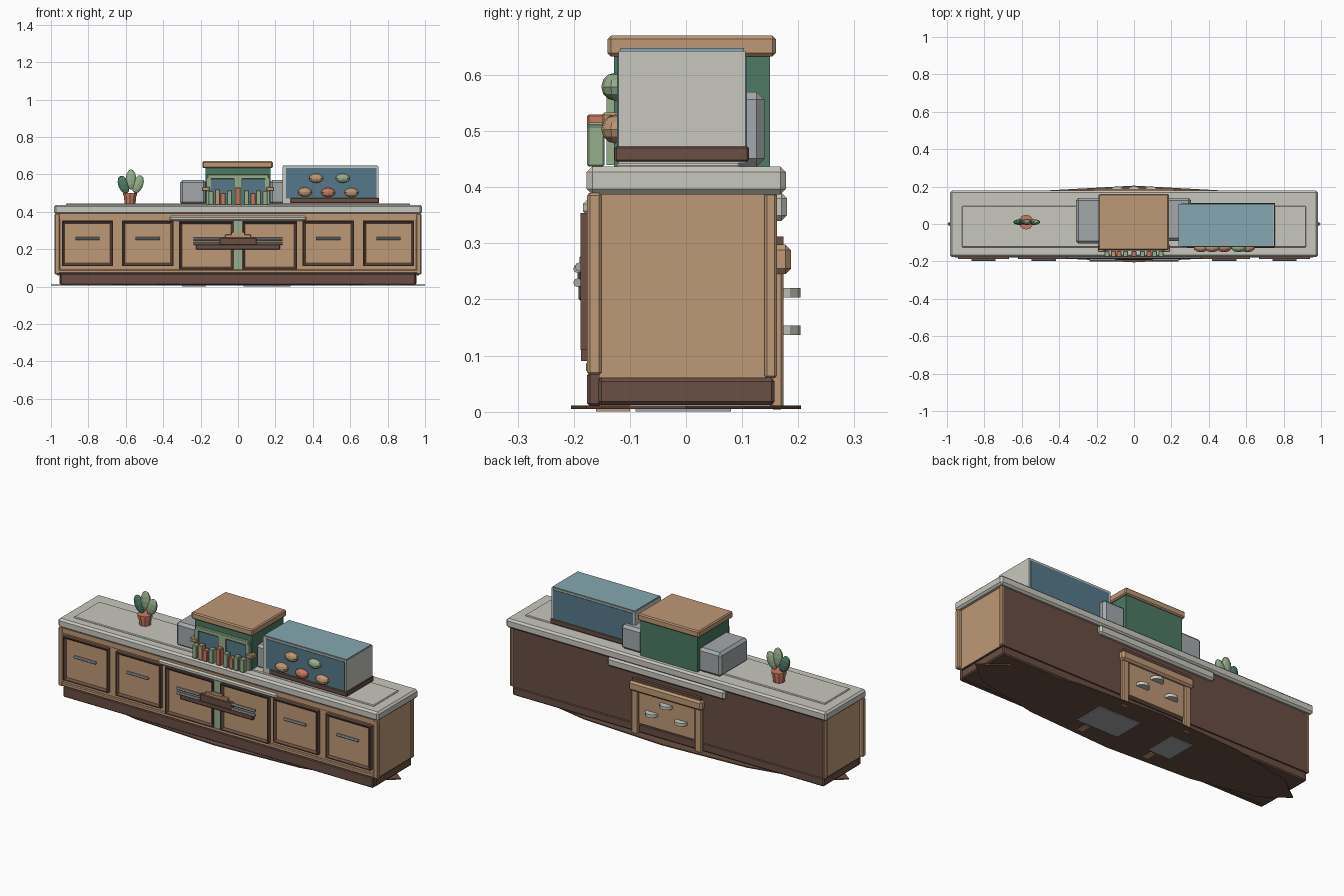
import bpy, bmesh, math
from mathutils import Matrix, Vector

if "Cube" in bpy.data.objects:
    bpy.data.objects.remove(bpy.data.objects["Cube"])


def material(name, r, g, b):
    m = bpy.data.materials.new(name)
    lin = [((c / 255 + 0.055) / 1.055) ** 2.4 for c in (r, g, b)]
    m.diffuse_color = (*lin, 1)
    m.use_nodes = True
    m.node_tree.nodes["Principled BSDF"].inputs["Base Color"].default_value = m.diffuse_color
    return m


WOOD = material("warm wood", 190, 152, 118)
BROWN = material("dark brown", 106, 79, 67)
STONE = material("pale stone", 200, 199, 190)
SLATE = material("slate grey", 164, 169, 172)
SKY = material("light blue", 134, 167, 177)
GLASS = material("deep blue", 86, 121, 139)
GREEN = material("dark green", 76, 122, 100)
SAGE = material("sage green", 150, 175, 140)
CLAY = material("clay red", 200, 122, 98)


def finish(name, bm, mats, bevel=0):
    me = bpy.data.meshes.new(name)
    bm.to_mesh(me)
    bm.free()
    ob = bpy.data.objects.new(name, me)
    bpy.context.collection.objects.link(ob)
    for m in mats:
        me.materials.append(m)
    if bevel:
        mod = ob.modifiers.new("chamfer", 'BEVEL')
        mod.width, mod.segments = bevel, 1
    return ob


def cuboid(bm, x, y, z):
    size = Vector((x[1] - x[0], y[1] - y[0], z[1] - z[0]))
    mid = Vector((x[0] + x[1], y[0] + y[1], z[0] + z[1])) / 2
    mat = Matrix.Translation(mid) @ Matrix.Diagonal((*size, 1))
    return bmesh.ops.create_cube(bm, size=1, matrix=mat)


def box(name, x, y, z, mat, bevel=0):
    bm = bmesh.new()
    cuboid(bm, x, y, z)
    return finish(name, bm, [mat], bevel)


def pair(name, x, y, z, mat, bevel=0):
    box(name + "_right", x, y, z, mat, bevel)
    box(name + "_left", (-x[1], -x[0]), y, z, mat, bevel)


def blob(name, centre, radii, mat, tilt=0):
    bm = bmesh.new()
    m = (Matrix.Translation(centre) @ Matrix.Rotation(tilt, 4, 'Y')
         @ Matrix.Diagonal((*radii, 1)))
    bmesh.ops.create_uvsphere(bm, u_segments=10, v_segments=6, radius=1, matrix=m)
    return finish(name, bm, [mat])


def cone(name, centre, r1, r2, depth, mat, sides=10, rot=None, scale=(1, 1, 1)):
    bm = bmesh.new()
    m = Matrix.Translation(centre) @ (rot or Matrix()) @ Matrix.Diagonal((*scale, 1))
    bmesh.ops.create_cone(bm, cap_ends=True, segments=sides, radius1=r1,
                          radius2=r2, depth=depth, matrix=m)
    return finish(name, bm, [mat])


def rod(name, x, y, z, radius, length, mat):
    return cone(name, (x, y, z), radius, radius, length, mat, 8,
                Matrix.Rotation(math.pi / 2, 4, 'Y'))


# counter body: brown carcass whose end faces are wood
bm = bmesh.new()
cuboid(bm, (-0.96, 0.96), (-0.155, 0.158), (0.06, 0.388))
bm.normal_update()
for f in bm.faces:
    f.material_index = 1 if abs(f.normal.x) > 0.9 else 0
finish("counter_body", bm, [BROWN, WOOD])
box("plinth", (-0.955, 0.955), (-0.157, 0.158), (0.012, 0.06), BROWN, 0.006)
box("kick_board", (-0.95, 0.95), (-0.176, -0.15), (0.01, 0.07), BROWN, 0.005)
cone("floor_plate", (0, 0, 0.008), 1, 1, 0.006, BROWN, 12, scale=(1, 0.205, 1))

# underside plates and feet
box("underside_plate_right", (0.03, 0.28), (-0.09, 0.08), (0, 0.01), SLATE)
box("underside_plate_left", (-0.3, -0.17), (-0.09, 0.08), (0, 0.01), SLATE)
pair("front_foot", (0.19, 0.22), (-0.16, -0.1), (0, 0.015), WOOD)

# wooden front face and end posts
box("front_frame", (-0.96, 0.96), (-0.168, -0.15), (0.07, 0.388), WOOD)
box("bottom_rail", (-0.96, 0.96), (-0.178, -0.165), (0.07, 0.09), WOOD, 0.004)
box("top_rail", (-0.96, 0.96), (-0.174, -0.165), (0.362, 0.39), WOOD)
pair("end_post", (0.952, 0.98), (-0.176, -0.15), (0.065, 0.39), WOOD, 0.005)
pair("rear_end_post", (0.952, 0.968), (0.14, 0.162), (0.06, 0.39), WOOD, 0.004)

# stone worktop with raised slab and centre lips
box("worktop", (-0.983, 0.983), (-0.177, 0.178), (0.387, 0.437), STONE, 0.01)
box("worktop_slab", (-0.92, 0.92), (-0.125, 0.097), (0.43, 0.443), STONE, 0.004)
box("front_lip", (-0.365, 0.365), (-0.184, -0.165), (0.35, 0.378), STONE, 0.008)
box("rear_lip", (-0.36, 0.36), (0.15, 0.18), (0.34, 0.39), STONE, 0.01)


# doors with a recessed wooden panel
def door(name, x, z, front):
    bm = bmesh.new()
    cuboid(bm, x, (front, -0.16), z)
    bm.normal_update()
    face = min(bm.faces, key=lambda f: f.normal.y)
    bmesh.ops.inset_region(bm, faces=[face], thickness=0.008)
    bmesh.ops.inset_region(bm, faces=[face], thickness=0.014, depth=-0.01)
    face.material_index = 1
    finish(name, bm, [BROWN, WOOD])


for side in (-1, 1):
    tag = "right" if side > 0 else "left"
    for i, (a, b) in enumerate([(0.345, 0.62), (0.668, 0.942)]):
        door(f"door_{tag}_{i}", sorted((side * a, side * b)), (0.11, 0.354), -0.188)
        rod(f"door_handle_{tag}_{i}", side * (a + b) / 2, -0.19, 0.258, 0.008, 0.13, SLATE)
    door(f"centre_door_{tag}", sorted((side * 0.022, side * 0.316)), (0.09, 0.35), -0.187)
    for z in (0.23, 0.255):
        rod(f"centre_handle_{tag}", side * 0.168, -0.193, z, 0.008, 0.14, SLATE)

# centre post, tray and bracket
box("centre_post", (-0.028, 0.028), (-0.18, -0.16), (0.09, 0.36), SAGE)
box("tray", (-0.225, 0.225), (-0.192, -0.17), (0.198, 0.225), BROWN, 0.004)
box("tray_upper", (-0.1, 0.1), (-0.193, -0.17), (0.22, 0.262), BROWN, 0.004)
box("bracket", (-0.07, 0.07), (-0.19, -0.17), (0.26, 0.278), WOOD, 0.003)
box("bracket_cap", (-0.035, 0.035), (-0.188, -0.17), (0.276, 0.29), WOOD)

# rear wooden frame with shelf knobs
pair("rear_post", (0.175, 0.215), (0.15, 0.174), (0.004, 0.27), WOOD, 0.005)
box("rear_beam", (-0.225, 0.225), (0.15, 0.187), (0.245, 0.298), WOOD, 0.01)
box("rear_panel", (-0.17, 0.17), (0.15, 0.169), (0.07, 0.25), WOOD)
box("rear_panel_cap", (-0.21, 0.21), (0.15, 0.174), (0.295, 0.312), BROWN)
for x, z in ((-0.09, 0.145), (0, 0.212), (0.09, 0.145)):
    cone("rear_knob", (x, 0.167, z), 0.037, 0.037, 0.017, STONE, 12)

# kiosk with overhanging roof and side cabinets
box("kiosk_body", (-0.175, 0.175), (-0.128, 0.15), (0.437, 0.635), GREEN)
box("kiosk_roof", (-0.19, 0.186), (-0.14, 0.16), (0.633, 0.67), WOOD, 0.006)
box("kiosk_band", (-0.165, 0.165), (-0.142, -0.12), (0.575, 0.6), SAGE, 0.004)
box("kiosk_mullion", (-0.022, 0.022), (-0.142, -0.12), (0.44, 0.58), SAGE)
pair("kiosk_jamb", (0.145, 0.168), (-0.142, -0.12), (0.44, 0.58), SAGE)
pair("kiosk_window", (0.024, 0.145), (-0.134, -0.12), (0.46, 0.573), GLASS)
pair("kiosk_bracket", (0.15, 0.193), (-0.15, -0.11), (0.51, 0.533), WOOD, 0.004)
box("cabinet_left", (-0.31, -0.17), (-0.105, 0.14), (0.437, 0.57), SLATE, 0.014)
box("cabinet_right", (0.17, 0.305), (-0.09, 0.14), (0.437, 0.57), SLATE, 0.014)

# goods standing in front of the kiosk
for x, top, mat in ((-0.145, 0.51, SAGE), (-0.11, 0.52, WOOD), (-0.08, 0.5, CLAY),
                    (-0.045, 0.515, SAGE), (0, 0.53, CLAY), (0.045, 0.515, SAGE),
                    (0.08, 0.5, CLAY), (0.11, 0.515, SAGE), (0.145, 0.51, SAGE)):
    box("goods", (x - 0.014, x + 0.014), (-0.176, -0.145), (0.437, top), mat, 0.003)

# display case: stone shell, glass faces, blue lid, brown base
box("case_shell", (0.238, 0.75), (-0.12, 0.106), (0.443, 0.643), STONE)
box("case_front", (0.257, 0.74), (-0.123, -0.115), (0.472, 0.634), GLASS)
box("case_back", (0.25, 0.74), (0.1, 0.109), (0.472, 0.634), GLASS)
box("case_lid", (0.241, 0.747), (-0.117, 0.103), (0.638, 0.648), SKY)
box("case_base", (0.28, 0.755), (-0.127, 0.112), (0.446, 0.473), BROWN, 0.003)
for x, z, mat in ((0.418, 0.579, WOOD), (0.56, 0.579, SAGE), (0.358, 0.505, WOOD),
                  (0.482, 0.503, CLAY), (0.607, 0.503, WOOD)):
    blob("pastry", (x, -0.126, z), (0.04, 0.025, 0.025), mat)

# potted cactus
cone("pot", (-0.577, 0.01, 0.465), 0.03, 0.036, 0.055, CLAY)
cone("pot_rim", (-0.577, 0.01, 0.493), 0.04, 0.04, 0.014, CLAY)
blob("leaf_middle", (-0.572, 0.01, 0.572), (0.03, 0.016, 0.055), SAGE)
blob("leaf_left", (-0.612, 0.01, 0.545), (0.03, 0.016, 0.05), GREEN, -0.35)
blob("leaf_right", (-0.535, 0.01, 0.547), (0.03, 0.016, 0.05), SAGE, 0.35)
